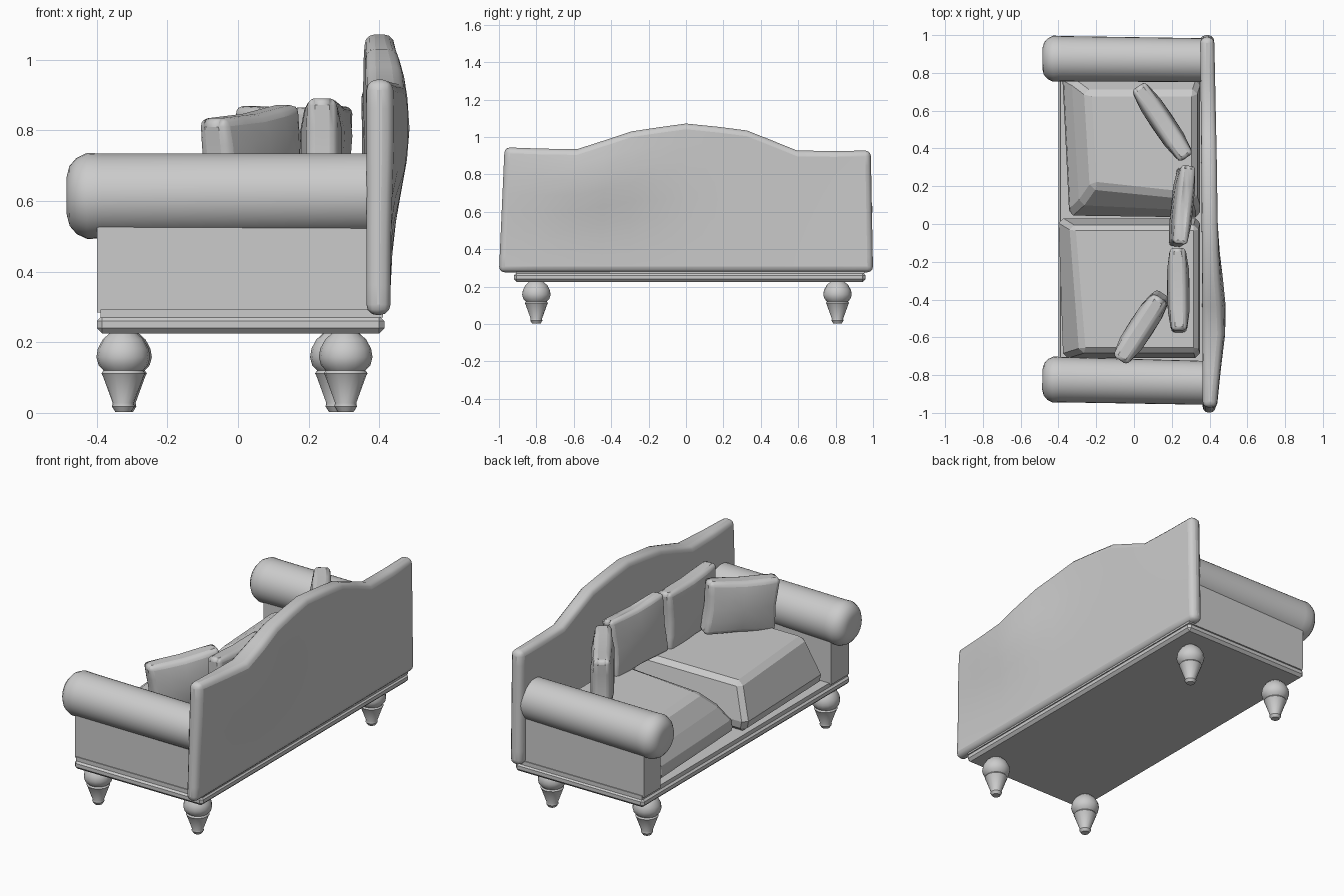
import bpy, bmesh, math
from mathutils import Vector

if "Cube" in bpy.data.objects:
    bpy.data.objects.remove(bpy.data.objects["Cube"])


def finish(name, bm, bevel=0.0, segs=1, angle=40, smooth=True):
    """Turn a bmesh into a named object with an optional bevel."""
    bmesh.ops.recalc_face_normals(bm, faces=bm.faces)
    me = bpy.data.meshes.new(name)
    bm.to_mesh(me)
    bm.free()
    ob = bpy.data.objects.new(name, me)
    bpy.context.collection.objects.link(ob)
    if bevel:
        m = ob.modifiers.new("Bevel", 'BEVEL')
        m.width, m.segments = bevel, segs
        m.limit_method, m.angle_limit = 'ANGLE', math.radians(angle)
    if smooth:
        bpy.context.view_layer.objects.active = ob
        bpy.ops.object.select_all(action='DESELECT')
        ob.select_set(True)
        bpy.ops.object.shade_smooth_by_angle(angle=math.radians(35))
    return ob


def box(name, lo, hi, bevel=0.0):
    bm = bmesh.new()
    bmesh.ops.create_cube(bm, size=1)
    for v in bm.verts:
        v.co = Vector((lo[i] + (v.co[i] + 0.5) * (hi[i] - lo[i]) for i in range(3)))
    return finish(name, bm, bevel, smooth=False)


def lathe(name, profile, origin, axis, sides):
    """Revolve (radius, distance) points about an axis."""
    bm = bmesh.new()
    rot = Vector((0, 0, 1)).rotation_difference(Vector(axis))
    rings = []
    for r, h in profile:
        rings.append([bm.verts.new(Vector(origin) + rot @ Vector((
            r * math.cos(2 * math.pi * k / sides), r * math.sin(2 * math.pi * k / sides), h)))
            for k in range(sides)])
    for a, b in zip(rings, rings[1:]):
        for k in range(sides):
            n = (k + 1) % sides
            bm.faces.new((a[k], a[n], b[n], b[k]))
    bm.faces.new(rings[0])
    bm.faces.new(rings[-1])
    return finish(name, bm)


def loft(name, layers, bevel):
    """Stack of (z, four xy corners) joined into a faceted cushion."""
    bm = bmesh.new()
    rings = [[bm.verts.new((x, y, z)) for x, y in pts] for z, pts in layers]
    for a, b in zip(rings, rings[1:]):
        for k in range(4):
            n = (k + 1) % 4
            bm.faces.new((a[k], a[n], b[n], b[k]))
    bm.faces.new(rings[0])
    bm.faces.new(rings[-1])
    return finish(name, bm, bevel, smooth=False)


def pillow(name, centre, width, height, thick, yaw, roll, lean):
    bm = bmesh.new()
    bmesh.ops.create_cube(bm, size=2)
    bmesh.ops.subdivide_edges(bm, edges=bm.edges, cuts=3, use_grid_fill=True)
    for v in bm.verts:
        x, y, z = v.co
        puff = 1 - 0.3 * max(abs(x), abs(z)) ** 3
        pinch = 1 - 0.05 * (1 - abs(x * z))
        v.co = (x * width / 2 * pinch, y * thick / 2 * puff, z * height / 2 * pinch)
    ob = finish(name, bm, 0.03, 3, 50)
    ob.location = centre
    ob.rotation_mode = 'ZXY'
    ob.rotation_euler = (math.radians(lean), math.radians(roll), math.radians(yaw))
    ob.rotation_mode = 'XYZ'
    return ob


# Base slab with a thin moulding on top
box("base_slab", (-0.40, -0.92, 0.225), (0.415, 0.96, 0.275), 0.015)
box("base_moulding", (-0.39, -0.91, 0.27), (0.41, 0.955, 0.293))

# Turned feet
foot = [(0.022, 0.002), (0.032, 0.018), (0.030, 0.028), (0.058, 0.105), (0.062, 0.112),
        (0.056, 0.12), (0.070, 0.135), (0.076, 0.158), (0.072, 0.182), (0.058, 0.208), (0.036, 0.228)]
for nm, x, y in (("front_foot_a", -0.325, -0.80), ("front_foot_b", -0.32, 0.81),
                 ("back_foot_a", 0.305, -0.80), ("back_foot_b", 0.28, 0.81)):
    lathe(nm, foot, (x, y, 0), (0, 0, 1), 16)

# Rolled arms on flat panels
roll = [(0.055, 0), (0.085, 0.008), (0.108, 0.028), (0.122, 0.058), (0.120, 0.10), (0.116, 0.86)]
for nm, y, y0, y1, slope in (("a", -0.822, -0.905, -0.74, -0.022), ("b", 0.876, 0.80, 0.95, -0.010)):
    box("arm_panel_" + nm, (-0.40, y0, 0.285), (0.38, y1, 0.58))
    lathe("arm_roll_" + nm, roll, (-0.485, y, 0.614), Vector((1, slope, 0.006)).normalized(), 32)

# Camel-shaped back rest, flat inside and bulging outside
crest = [(-1, 0.945), (-0.8, 0.938), (-0.6, 0.935), (-0.45, 0.982), (-0.3, 1.03), (-0.15, 1.052),
         (0, 1.072), (0.17, 1.055), (0.33, 1.035), (0.47, 0.98), (0.6, 0.928), (0.8, 0.925), (1, 0.928)]
bm = bmesh.new()
rows = 8
cols = []
for y, top in crest:
    col = []
    for r in range(rows + 1):
        t = r / rows
        taper = 1 - (0.03 if y < 0 else 0.012) * t
        inner = 0.357 - 0.007 * y + 0.012 * math.sin(math.pi * t) * (1 - y * y)
        col.append(bm.verts.new((inner, y * taper, 0.277 + t * (top - 0.277))))
    cols.append(col)
for a, b in zip(cols, cols[1:]):
    for r in range(rows):
        bm.faces.new((a[r], b[r], b[r + 1], a[r + 1]))
ext = bmesh.ops.extrude_face_region(bm, geom=bm.faces[:])
for v in [g for g in ext["geom"] if isinstance(g, bmesh.types.BMVert)]:
    y, z = v.co.y, v.co.z
    bulge = math.exp(-((y + 0.5) / 0.33) ** 2) * math.exp(-((z - 0.80) / 0.23) ** 2)
    v.co.x = 0.428 - 0.004 * y + 0.05 * bulge + 0.018 * max(0, 1 - y * y) * (z - 0.28)
finish("back_rest", bm, 0.03, 3, 50)

# Two slumped seat cushions
loft("seat_cushion_a", [
    (0.293, [(-0.38, 0.02), (0.35, 0.02), (0.35, -0.71), (-0.36, -0.71)]),
    (0.36, [(-0.40, 0.03), (0.35, 0.03), (0.35, -0.71), (-0.375, -0.71)]),
    (0.56, [(-0.335, -0.01), (0.34, -0.01), (0.34, -0.68), (-0.28, -0.68)])], 0.025)
loft("seat_cushion_b", [
    (0.293, [(-0.33, 0.05), (0.35, 0.04), (0.35, 0.78), (-0.37, 0.78)]),
    (0.36, [(-0.35, 0.045), (0.35, 0.035), (0.35, 0.79), (-0.385, 0.79)]),
    (0.46, [(-0.29, 0.10), (0.35, 0.07), (0.35, 0.76), (-0.33, 0.76)]),
    (0.56, [(-0.22, 0.20), (0.33, 0.14), (0.33, 0.70), (-0.25, 0.70)])], 0.025)

# Four throw pillows: centre, width, height, thickness, yaw, roll, lean
pillow("throw_pillow_a", (0.04, -0.545, 0.705), 0.40, 0.30, 0.135, 57, -6, 0)
pillow("throw_pillow_b", (0.235, -0.35, 0.715), 0.44, 0.34, 0.12, 91, 2, 0)
pillow("throw_pillow_c", (0.255, 0.095, 0.715), 0.42, 0.33, 0.11, 84, 3, 4)
pillow("throw_pillow_d", (0.15, 0.54, 0.71), 0.46, 0.32, 0.125, -56, 0, 0)
